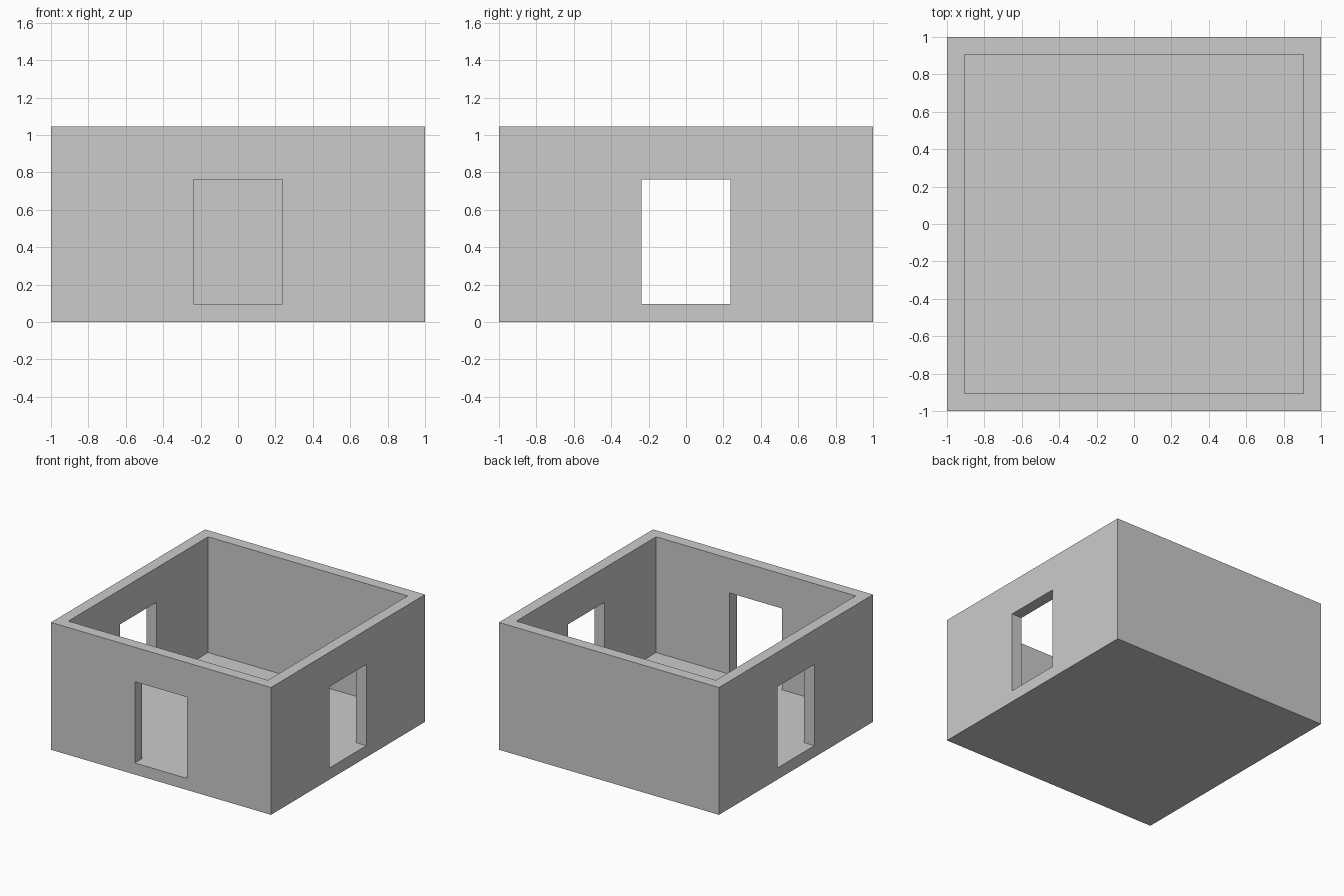
import bpy

if "Cube" in bpy.data.objects:
    bpy.data.objects.remove(bpy.data.objects["Cube"])

HALF, HEIGHT = 1.0, 1.046      # outer shell
INNER, FLOOR = 0.907, 0.095    # inner wall face, floor top
DOOR, HEAD = 0.238, 0.763      # opening half width, opening top


def box(name, lo, hi):
    bpy.ops.mesh.primitive_cube_add(size=1, location=[(a + b) / 2 for a, b in zip(lo, hi)])
    ob = bpy.context.object
    ob.name = name
    ob.scale = [b - a for a, b in zip(lo, hi)]
    bpy.ops.object.transform_apply(location=True, rotation=True, scale=True)
    return ob


def cut(target, cutter):
    mod = target.modifiers.new(cutter.name, 'BOOLEAN')
    mod.operation = 'DIFFERENCE'
    mod.solver = 'EXACT'
    mod.object = cutter
    bpy.context.view_layer.objects.active = target
    bpy.ops.object.modifier_apply(modifier=mod.name)
    bpy.data.objects.remove(cutter, do_unlink=True)


# Solid block that becomes the room
room = box("room_shell", (-HALF, -HALF, 0), (HALF, HALF, HEIGHT))

# Open-topped interior
cut(room, box("interior", (-INNER, -INNER, FLOOR), (INNER, INNER, HEIGHT + 0.2)))

# Left and right openings, then the front one (back wall stays solid)
cut(room, box("side_openings", (-1.2, -DOOR, FLOOR), (1.2, DOOR, HEAD)))
cut(room, box("front_opening", (-DOOR, -1.2, FLOOR), (DOOR, 0, HEAD)))
